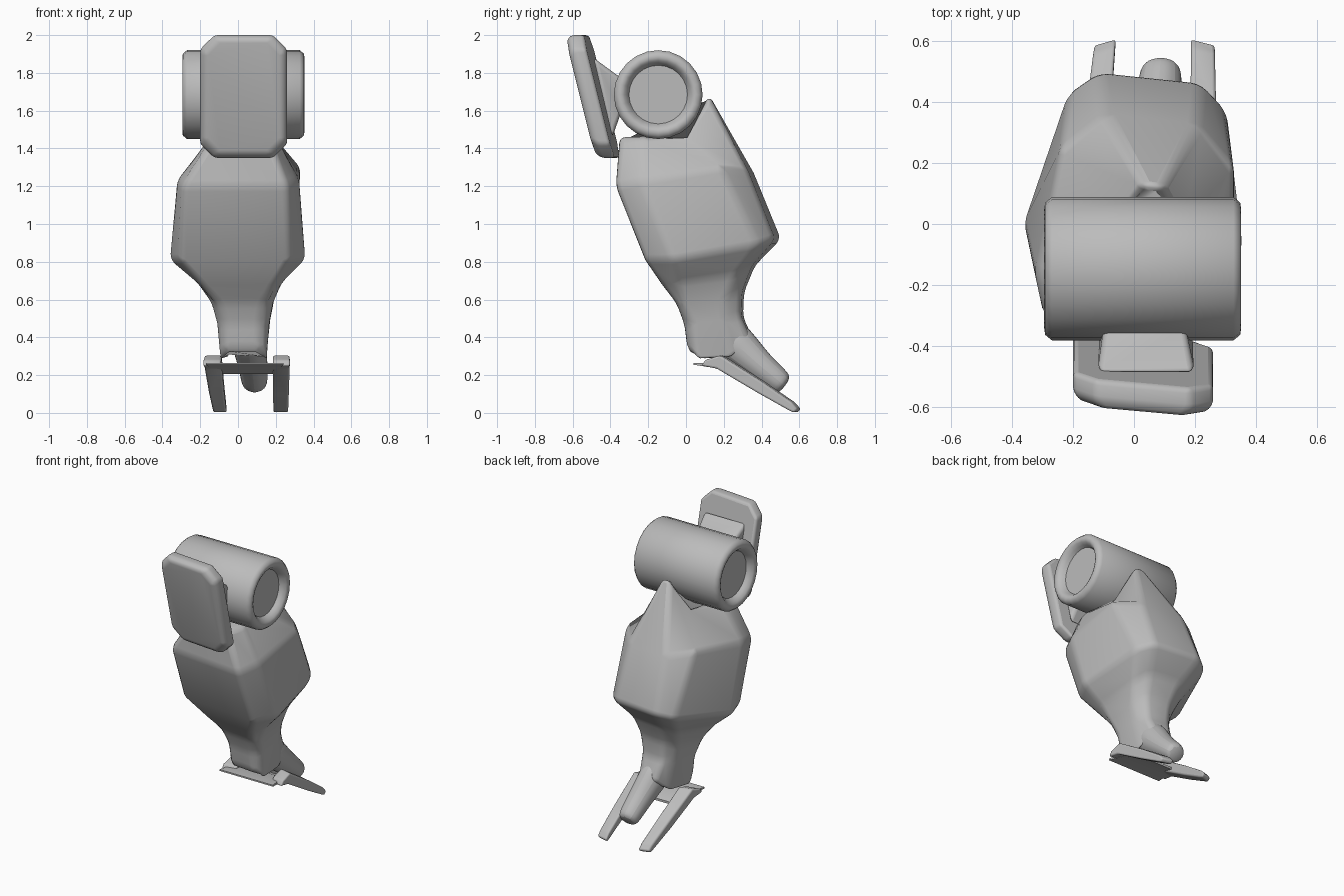
import bpy, bmesh, math
from mathutils import Vector, Matrix

cube = bpy.data.objects.get("Cube")
if cube:
    bpy.data.objects.remove(cube, do_unlink=True)

grey = bpy.data.materials.new("plain_grey")
grey.use_nodes = True
grey.diffuse_color = (0.5, 0.5, 0.5, 1)
grey.node_tree.nodes["Principled BSDF"].inputs["Base Color"].default_value = (0.5, 0.5, 0.5, 1)


def finish(name, bm, bevel=0, subdiv=0, angle=40):
    bmesh.ops.recalc_face_normals(bm, faces=bm.faces)
    mesh = bpy.data.meshes.new(name)
    bm.to_mesh(mesh)
    bm.free()
    obj = bpy.data.objects.new(name, mesh)
    bpy.context.collection.objects.link(obj)
    mesh.materials.append(grey)
    if bevel:
        mod = obj.modifiers.new("soft_edges", "BEVEL")
        mod.width, mod.segments = bevel, 3
        mod.limit_method, mod.angle_limit = "ANGLE", math.radians(12)
    if subdiv:
        mod = obj.modifiers.new("rounding", "SUBSURF")
        mod.levels = mod.render_levels = subdiv
    bpy.ops.object.select_all(action="DESELECT")
    obj.select_set(True)
    bpy.context.view_layer.objects.active = obj
    bpy.ops.object.shade_smooth_by_angle(angle=math.radians(angle))
    return obj


def loft(name, rings, **style):
    """Skin a list of closed rings and cap both ends."""
    bm = bmesh.new()
    rows = [[bm.verts.new(p) for p in ring] for ring in rings]
    n = len(rows[0])
    for a, b in zip(rows, rows[1:]):
        for i in range(n):
            j = (i + 1) % n
            bm.faces.new((a[i], a[j], b[j], b[i]))
    bm.faces.new(rows[0])
    bm.faces.new(rows[-1])
    return finish(name, bm, **style)


def mirrored_ring(shift, half, turn):
    """Half ring of (half width, y, z), front to back, mirrored and turned."""
    pts = [(shift + w, y, z) for w, y, z in half]
    pts += [(shift - w, y, z) for w, y, z in reversed(half)]
    return [turn @ Vector(p) for p in pts]


# Faceted body with rear fin and narrow wrist
turn = Matrix.Rotation(math.radians(-6), 3, "Z")
sections = [
    (0.05, [(.15, -.335, 1.46), (.18, -.2, 1.46), (.10, .01, 1.47), (.035, .13, 1.68)]),
    (0.02, [(.28, -.345, 1.2), (.325, -.2, 1.23), (.29, .22, 1.3), (.15, .35, 1.27)]),
    (0.00, [(.29, -.19, .81), (.365, -.03, .81), (.26, .41, .89), (.17, .49, .92)]),
    (0.01, [(.19, -.11, .68), (.23, -.02, .69), (.18, .28, .73), (.11, .36, .78)]),
    (0.02, [(.11, -.04, .58), (.165, .0, .58), (.15, .22, .6), (.09, .305, .64)]),
    (0.02, [(.09, 0, .47), (.14, .05, .47), (.13, .22, .5), (.08, .3, .51)]),
    (0.02, [(.09, .015, .35), (.125, .07, .27), (.1, .26, .28), (.07, .36, .38)]),
]
loft("body", [mirrored_ring(s, h, turn) for s, h in sections], bevel=0.03, angle=60)

# Drum with a recessed disc in each end
profile = [(-.25, 0), (-.25, .155), (-.27, .165), (-.288, .18), (-.295, .195),
           (-.292, .217), (-.27, .235)]
middle = 0.0285
profile += [(2 * middle - x, r) for x, r in reversed(profile)]
bm = bmesh.new()
sides = 24
rows = []
for x, r in profile:
    if r == 0:
        rows.append([bm.verts.new((x, -.147, 1.685))] * sides)
        continue
    rows.append([bm.verts.new((x, -.147 + r * math.cos(math.tau * i / sides),
                               1.685 + r * math.sin(math.tau * i / sides)))
                 for i in range(sides)])
for a, b in zip(rows, rows[1:]):
    for i in range(sides):
        j = (i + 1) % sides
        bm.faces.new(list(dict.fromkeys((a[i], a[j], b[j], b[i]))))
finish("drum", bm, angle=45)


# Leaning front plate with clipped corners
def plate_ring(offset, inset):
    w, h, c = .23 - inset, .325 - inset, .075
    outline = [(w, h - c), (w - c, h), (c - w, h), (-w, h - c),
               (-w, c - h), (c - w, -h), (w - c, -h), (w, c - h)]
    return [(.03 + x, -.545 - .25 * z - .09 * x + offset, 1.675 + z) for x, z in outline]


loft("front_plate", [plate_ring(0, .025), plate_ring(.03, 0), plate_ring(.1, 0)],
     bevel=0.018, angle=50)


# Tapered block joining plate and drum
def block_ring(x0, x1, top, bottom):
    return [(x0, *top), (x1, *top), (x1, *bottom), (x0, *bottom)]


loft("plate_mount", [block_ring(-.12, .20, (-.49, 1.88), (-.39, 1.46)),
                     block_ring(-.10, .17, (-.34, 1.77), (-.34, 1.60)),
                     block_ring(-.10, .17, (-.25, 1.77), (-.25, 1.60))], bevel=0.02)


# Rounded stub reaching back from the wrist
def oval(x, y, z, rx, rz, lean):
    rot = Matrix.Rotation(math.radians(lean), 3, "X")
    return [Vector((x, y, z)) + rot @ Vector((rx * math.cos(a), 0, rz * math.sin(a)))
            for a in [math.tau * i / 8 for i in range(8)]]


loft("rear_stub", [oval(.05, .18, .44, .11, .13, -55), oval(.06, .28, .35, .1, .115, -50),
                   oval(.08, .39, .25, .085, .085, -42), oval(.087, .49, .17, .078, .075, -38),
                   oval(.088, .525, .14, .065, .06, -38)], subdiv=2)


# Two long tapering blades
def blade(name, outer, inner, tip_outer, tip_inner):
    def ring(t, y, z, thick):
        a = outer + (tip_outer - outer) * t
        b = inner + (tip_inner - inner) * t
        return [(a, y, z), (b, y + .02, z), (b, y, z - thick), (a, y - .02, z - thick)]
    loft(name, [ring(0, .10, .28, .03), ring(.15, .18, .305, .07), ring(.55, .4, .165, .06),
                ring(.92, .56, .055, .04), ring(1, .59, .02, .02)], bevel=0.01)


blade("right_blade", -.185, -.09, -.13, -.06)
blade("left_blade", .275, .185, .265, .187)

# Thin web under the wrist, tying the blades together
loft("wrist_web", [block_ring(-.17, .24, (.04, .265), (.04, .255)),
                   block_ring(-.14, .22, (.17, .265), (.17, .235)),
                   block_ring(-.10, .19, (.27, .22), (.27, .205))])
